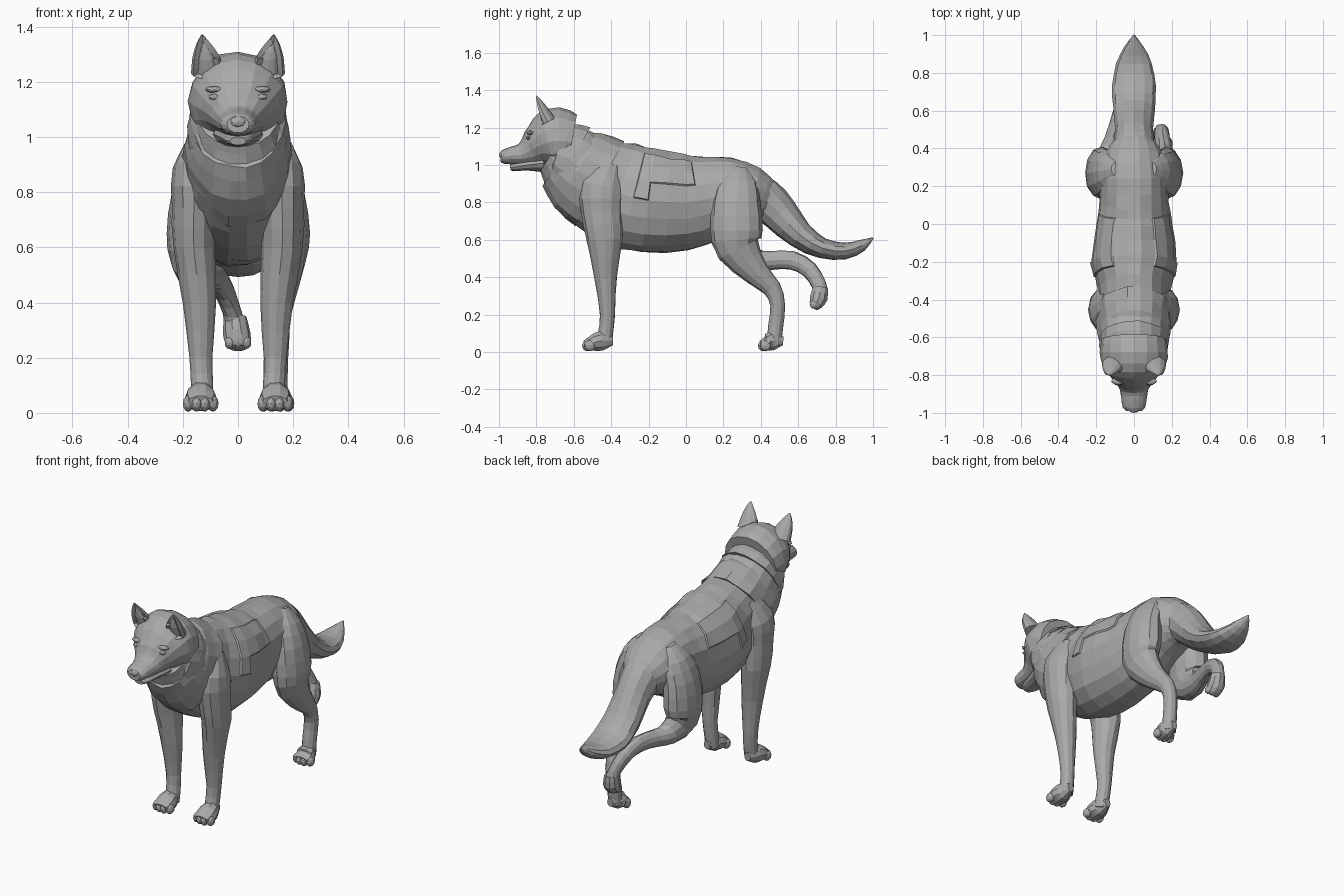
import bpy
import bmesh
import random
from math import cos, sin, pi
from mathutils import Vector

random.seed(4)
cube = bpy.data.objects.get("Cube")
if cube:
    bpy.data.objects.remove(cube)

fur = bpy.data.materials.new("grey_fur")
fur.use_nodes = True
fur.diffuse_color = (0.4, 0.4, 0.4, 1)
fur.node_tree.nodes["Principled BSDF"].inputs["Base Color"].default_value = fur.diffuse_color


def finish(name, bm):
    """Turn a bmesh into a named object with the fur material."""
    bmesh.ops.recalc_face_normals(bm, faces=bm.faces)
    mesh = bpy.data.meshes.new(name)
    bm.to_mesh(mesh)
    bm.free()
    mesh.materials.append(fur)
    obj = bpy.data.objects.new(name, mesh)
    bpy.context.collection.objects.link(obj)
    return obj


def refine(rows, steps):
    """Smoothly interpolate the stations of a path."""
    points = [Vector(r) for r in rows]
    result = []
    for i in range(len(points) - 1):
        a, b = points[max(i - 1, 0)], points[i]
        c, d = points[i + 1], points[min(i + 2, len(points) - 1)]
        for s in range(steps):
            t = s / steps
            result.append(b + (c - a) * t / 2 + (a * 2 - b * 5 + c * 4 - d) * t * t / 2
                          + (b * 3 - a - c * 3 + d) * t ** 3 / 2)
    return result + [points[-1]]


def tube(name, rows, side=1, sides=12, steps=2, rough=0.0, detail=None):
    """Loft ellipses along a path; each row is x, y, z, half width, half depth in hundredths."""
    stations = refine([[v / 100 for v in r] for r in rows], steps)
    bm = bmesh.new()
    rings = []
    for i, s in enumerate(stations):
        along = stations[min(i + 1, len(stations) - 1)] - stations[max(i - 1, 0)]
        across = Vector((0, -along[2], along[1])).normalized()
        ring = []
        for k in range(sides):
            angle = 2 * pi * k / sides
            bump = 1 + random.uniform(-rough, rough)
            p = Vector((s[0] * side, s[1], s[2])) + across * (sin(angle) * s[4] * bump)
            p.x += cos(angle) * s[3] * bump
            ring.append(bm.verts.new(p))
        rings.append(ring)
    for a, b in zip(rings, rings[1:]):
        for k in range(sides):
            n = (k + 1) % sides
            bm.faces.new((a[k], a[n], b[n], b[k]))
    bm.faces.new(rings[0])
    bm.faces.new(rings[-1])
    bmesh.ops.recalc_face_normals(bm, faces=bm.faces)
    if detail:
        detail(bm)
    return finish(name, bm)


def ball(name, centre, size):
    bm = bmesh.new()
    bmesh.ops.create_icosphere(bm, subdivisions=2, radius=1)
    bmesh.ops.scale(bm, vec=size, verts=bm.verts)
    bmesh.ops.translate(bm, vec=centre, verts=bm.verts)
    return finish(name, bm)


def saddle_flaps(bm):
    """Raise a patch of fur on each flank."""
    patch = []
    for f in bm.faces:
        c = f.calc_center_median()
        if -0.25 < c.y < 0.02 and c.z > 0.86 and abs(c.x) > 0.11:
            patch.append(f)
    bmesh.ops.inset_region(bm, faces=patch, thickness=0.006, depth=0.008)


def hollow(bm):
    """Sink the forward side of an ear."""
    front = [f for f in bm.faces if f.normal.y < -0.45 and len(f.verts) == 4]
    bmesh.ops.inset_region(bm, faces=front, thickness=0.009, depth=-0.018)


# Trunk from nape to rump
tube("torso", [
    (0, -70, 109, 15, 15), (0, -63, 104, 18, 19), (0, -52, 93, 19, 24),
    (0, -36, 85, 19, 28), (0, -20, 81, 22.5, 28), (0, 0, 80, 20, 26),
    (0, 12, 82, 18.5, 23), (0, 25, 84, 18, 20), (0, 36, 83, 16, 16),
    (0, 44, 80, 10, 11)], sides=18, rough=0.02, detail=saddle_flaps)

# Layered fur around neck and chest
tube("neck_ruff", [
    (0, -74, 106, 12, 10), (0, -69, 106, 17, 17), (0, -61, 102, 18.5, 20.5)],
    sides=18, rough=0.03)
tube("chest_ruff", [
    (0, -67, 103, 16, 17), (0, -58, 97, 19, 23.5), (0, -46, 90, 20, 26)],
    sides=18, rough=0.03)

# Head with muzzle, jaw and nose
tube("head", [
    (0, -61, 112, 17, 15), (0, -68, 113, 18, 18), (0, -74, 112, 17, 16.5),
    (0, -79, 110, 13.5, 11.7), (0, -83, 107.5, 10, 8.8), (0, -88, 105.5, 7.5, 6),
    (0, -93, 105, 6.7, 4.8), (0, -97, 104.5, 6, 4), (0, -99, 104.5, 4, 3)],
    sides=16, rough=0.015)
tube("lower_jaw", [
    (0, -76, 101, 9, 5), (0, -85, 100, 6.5, 3), (0, -91, 99, 5, 2.3),
    (0, -94, 98.5, 3, 1.5)])
ball("nose", (0, -0.975, 1.055), (0.035, 0.025, 0.025))

# Bushy tail
tube("tail", [
    (0, 33, 88, 12, 10), (0, 42, 82, 11, 11), (0, 50, 74, 10, 10),
    (0, 61, 62.5, 11, 7.5), (0, 73, 55.5, 11.5, 5.5), (0, 85, 54, 9.5, 4.5),
    (0, 94, 57, 5, 3.2), (0, 100, 61, 0.4, 0.4)], rough=0.02)

THIGH = [(9, 29, 99, 3, 4), (12, 28, 92, 7, 10), (16, 27, 80, 8, 13),
         (17, 27, 65, 9, 14), (17, 28, 55, 7.5, 11.5)]


def paw(name, x, heel, toe, side):
    """Wedge-shaped foot with four toes."""
    tube(name, [(x, heel, 6, 2, 2.5), (x, heel - 6, 6, 5, 5.5),
                (x, toe + 6, 4.7, 6, 4.4), (x, toe + 2, 3.5, 5, 2.8)], side, sides=10)
    for i in range(4):
        offset = i - 1.5
        ball(f"{name}_toe_{i + 1}",
             (side * x / 100 + offset * 0.03, toe / 100 + 0.028 + abs(offset) * 0.012, 0.034),
             (0.02, 0.03, 0.03))


for side, label in ((1, "left"), (-1, "right")):
    # Ears, eyes and brows
    tube(f"{label}_ear", [
        (11, -74, 123, 6, 4.5), (11.5, -77, 129, 5, 3.5), (12.5, -79, 134, 2.5, 1.8),
        (13, -80, 137, 0.3, 0.3)], side, detail=hollow)
    ball(f"{label}_eye", (side * 0.085, -0.843, 1.145), (0.022, 0.012, 0.011))
    ball(f"{label}_brow", (side * 0.085, -0.832, 1.172), (0.035, 0.02, 0.012))
    # Front legs with shoulders
    tube(f"{label}_front_leg", [
        (13, -40, 101, 4, 6), (15.5, -45, 89, 8, 11.5), (16, -45, 75, 8, 11),
        (16, -43.5, 60, 7.5, 9.5), (14, -43, 40, 6, 6), (13.5, -42, 20, 4.2, 4),
        (13, -43, 10, 4, 4), (13, -44, 4, 4, 4)], side, rough=0.02)
    paw(f"{label}_front_paw", 13.5, -39, -56, side)

# Standing hind leg
tube("left_hind_leg", THIGH + [
    (16, 38, 42, 5, 7), (15, 46, 34, 4, 5), (14.5, 49, 25, 4, 4),
    (14, 48, 14, 4, 4), (14, 47, 4, 4, 4)], rough=0.02)
paw("left_hind_paw", 14, 52, 38, 1)

# Raised hind leg swept back, foot hanging
tube("right_hind_leg", THIGH + [
    (14, 37, 49, 6, 6.5), (11, 46, 49, 4.5, 5), (8, 57, 49, 4, 5),
    (5, 66, 44, 4, 4.5), (2, 71, 36, 3.5, 4), (1, 72, 31, 4, 4)], -1, rough=0.02)
tube("right_hind_paw", [
    (1, 72, 35, 4, 4), (0.5, 71, 29, 5, 5), (0, 69, 25, 4.5, 3.5),
    (0, 68, 23.5, 3, 2)], -1, sides=10)
for i in range(3):
    ball(f"right_hind_paw_toe_{i + 1}", ((i - 1) * 0.03, 0.685, 0.255), (0.019, 0.024, 0.024))
